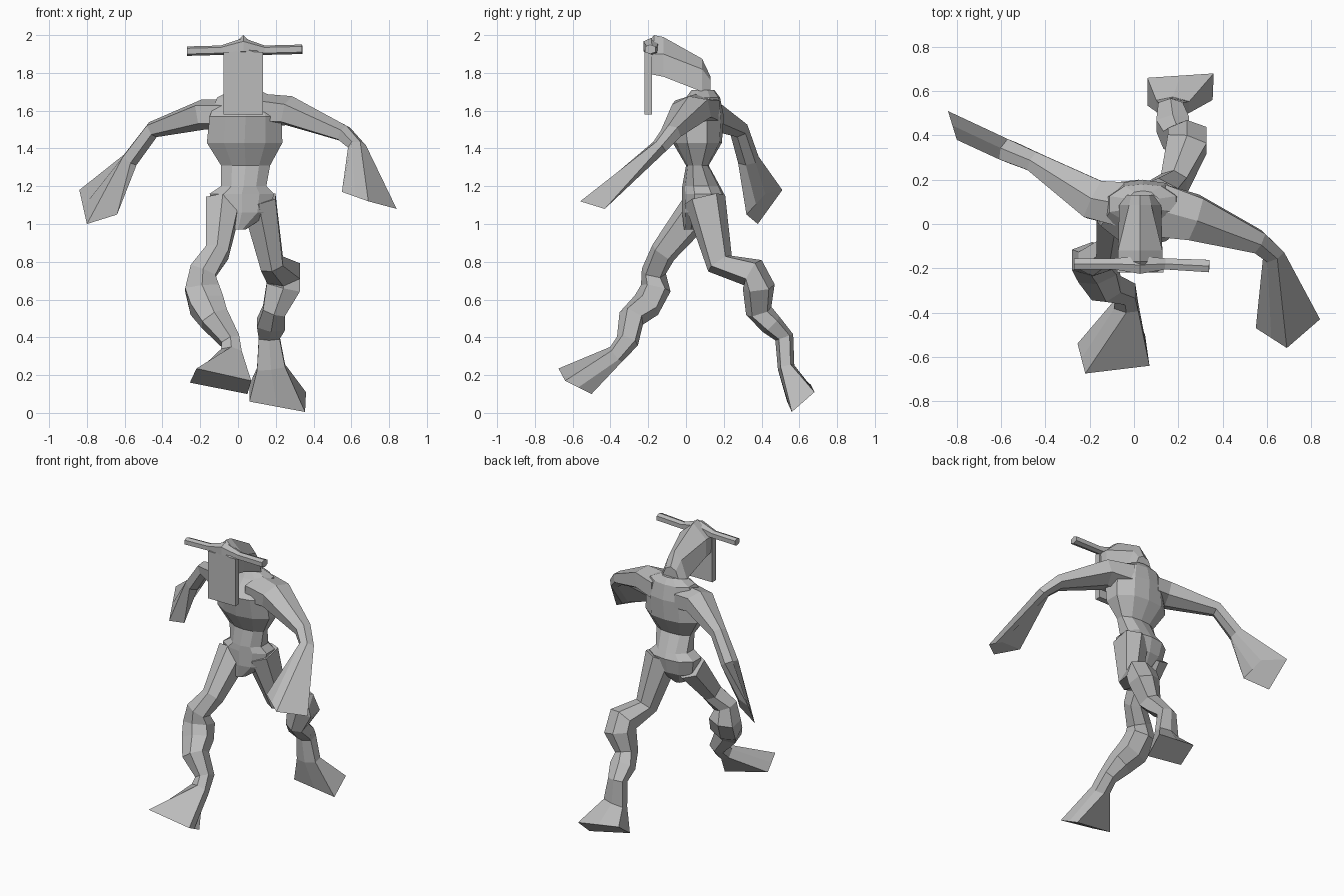
import bpy
import bmesh
from mathutils import Vector

cube = bpy.data.objects.get("Cube")
if cube:
    bpy.data.objects.remove(cube, do_unlink=True)

# Single clay colour
GREY = (0.5, 0.5, 0.5, 1)
clay = bpy.data.materials.new("clay grey")
clay.use_nodes = True
clay.diffuse_color = GREY
clay.node_tree.nodes["Principled BSDF"].inputs["Base Color"].default_value = GREY

# Faceted six-sided section
HEX = [(1, .6), (0, 1), (-1, .6), (-1, -.6), (0, -1), (1, -.6)]


def loft(name, rings):
    """Skin equal-length rings of points and cap both ends."""
    bm = bmesh.new()
    loops = [[bm.verts.new(p) for p in ring] for ring in rings]
    count = len(rings[0])
    for a, b in zip(loops, loops[1:]):
        for i in range(count):
            j = (i + 1) % count
            bm.faces.new((a[i], a[j], b[j], b[i]))
    bm.faces.new(loops[0])
    bm.faces.new(loops[-1][::-1])
    bmesh.ops.recalc_face_normals(bm, faces=bm.faces)
    mesh = bpy.data.meshes.new(name)
    bm.to_mesh(mesh)
    bm.free()
    mesh.materials.append(clay)
    obj = bpy.data.objects.new(name, mesh)
    bpy.context.collection.objects.link(obj)
    return obj


def best_match(ring, target):
    """Turn a ring so that it lines up with its neighbour."""
    options = []
    for pts in (ring, ring[::-1]):
        options += [pts[i:] + pts[:i] for i in range(len(pts))]
    return min(options, key=lambda o: sum((p - q).length for p, q in zip(o, target)))


def limb(name, side, joints, end=None):
    """Loft along joints (x, y, z, half width, half depth), flaring to an end quad."""
    centres = [Vector(j[:3]) for j in joints]
    if end:
        a, b, c, d = [Vector(p) for p in end]
        centres.append((a + b + c + d) / 4)
    rings = []
    for i, joint in enumerate(joints):
        nxt = centres[min(i + 1, len(centres) - 1)]
        along = (nxt - centres[max(i - 1, 0)]).normalized()
        u = Vector(side)
        u = (u - along * u.dot(along)).normalized()
        v = along.cross(u)
        w, depth = joint[3:]
        rings.append([centres[i] + u * w * s + v * depth * t for s, t in HEX])
    if end:
        quad = [a, (a + b) / 2, b, c, (c + d) / 2, d]
        rings.append(best_match(quad, rings[-1]))
    return loft(name, rings)


# Torso: z, centre x, centre y, half width, half depth
OCT = [(1, .4), (.55, .9), (0, 1), (-.55, .9), (-1, .4),
       (-1, -.4), (-.55, -.85), (0, -1), (.55, -.85), (1, -.4)]
body = [
    (1.71, .04, .09, .07, .06), (1.67, .04, .09, .15, .09),
    (1.57, .04, .05, .19, .15), (1.43, .035, .06, .2, .13),
    (1.31, .04, .06, .13, .06), (1.2, .03, .08, .12, .1),
    (1.16, .02, .09, .17, .11), (1.06, .02, .08, .15, .1),
    (.97, .0, .05, .04, .06),
]
loft("torso", [[(x + s * w, y + t * d, z) for s, t in OCT] for z, x, y, w, d in body])

# Arms, flaring into flat hands
limb("left_arm", (1, 1, 0), [
    (.12, .06, 1.6, .12, .09), (.27, .03, 1.6, .1, .08),
    (.56, -.08, 1.48, .05, .045), (.63, -.14, 1.41, .045, .035),
], [(.55, -.47, 1.17), (.69, -.56, 1.12), (.84, -.43, 1.08), (.74, -.42, 1.13)])
limb("right_arm", (.4, 1, 0), [
    (-.06, .09, 1.58, .1, .08), (-.18, .11, 1.58, .09, .08),
    (-.45, .28, 1.5, .045, .045), (-.57, .33, 1.34, .05, .045),
], [(-.84, .51, 1.18), (-.8, .38, 1.0), (-.64, .32, 1.05), (-.7, .42, 1.16)])

# Legs, flaring into block feet
limb("left_leg", (1, 0, 0), [
    (.11, .1, 1.13, .09, .11), (.18, .18, .79, .06, .075),
    (.24, .36, .74, .09, .08), (.24, .385, .67, .09, .085),
    (.19, .385, .54, .06, .07), (.175, .45, .47, .075, .06),
    (.165, .52, .4, .055, .05), (.175, .53, .24, .075, .045),
], [(.06, .535, .06), (.355, .56, .005), (.36, .68, .11), (.06, .66, .15)])
limb("right_leg", (1, 0, 0), [
    (-.08, .08, 1.1, .09, .1), (-.11, -.12, .85, .06, .07),
    (-.185, -.17, .75, .07, .065), (-.19, -.16, .66, .09, .08),
    (-.165, -.21, .57, .09, .08), (-.125, -.29, .5, .075, .07),
    (-.04, -.31, .38, .05, .06), (-.035, -.37, .31, .055, .05),
], [(-.22, -.675, .235), (-.255, -.54, .16), (.05, -.5, .1), (.07, -.64, .17)])

# Head: y, base half width, eave half width, base z, eave z, peak z
MID = .028
skull = [
    (-.22, .08, .09, 1.8, 1.9, 1.93), (-.17, .1, .1, 1.79, 1.9, 2),
    (-.12, .1, .1, 1.78, 1.9, 1.99), (.085, .095, .05, 1.7, 1.82, 1.875),
    (.13, .06, .04, 1.71, 1.76, 1.78),
]
loft("head", [[(MID - b, y, z0), (MID + b, y, z0), (MID + e, y, z1),
               (MID, y, z2), (MID - e, y, z1)] for y, b, e, z0, z1, z2 in skull])

# Long face plate and the brow with its horns
loft("face_plate", [[(MID + s * .105, -.2 + t * .02, z)
                     for s, t in ((1, 1), (-1, 1), (-1, -1), (1, -1))] for z in (1.58, 1.91)])
limb("brow_horns", (0, 1, 0), [
    (-.27, -.18, 1.915, .025, .025), (-.09, -.18, 1.92, .025, .025),
    (MID, -.185, 1.94, .04, .045), (.14, -.18, 1.92, .025, .025),
    (.34, -.19, 1.925, .028, .025),
])
